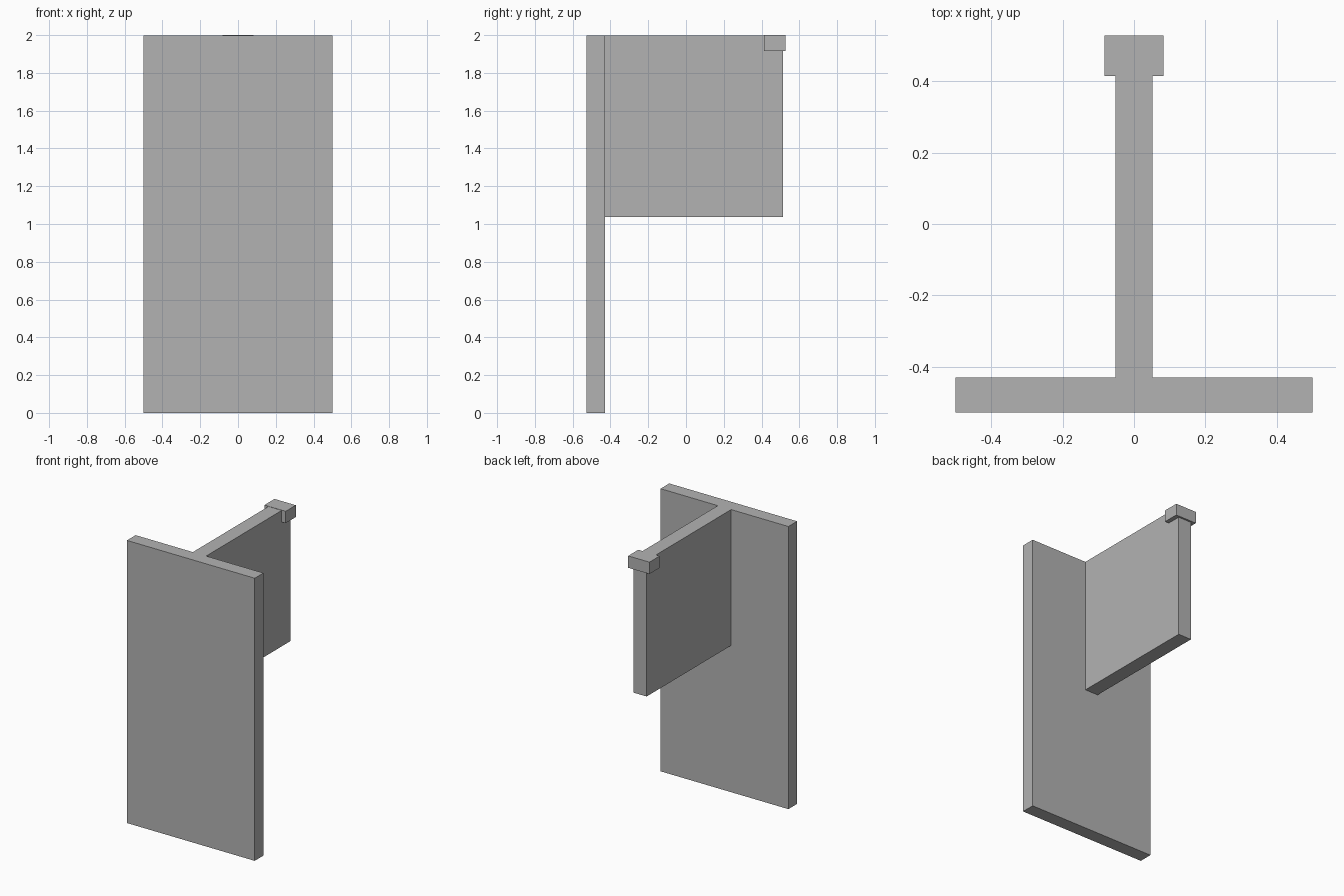
import bpy

cube = bpy.data.objects.get("Cube")
if cube:
    bpy.data.objects.remove(cube, do_unlink=True)

# Single plain grey
grey = bpy.data.materials.new("plain_grey")
grey.use_nodes = True
colour = (0.45, 0.45, 0.45, 1)
grey.diffuse_color = colour
grey.node_tree.nodes["Principled BSDF"].inputs["Base Color"].default_value = colour


def box(name, low, high):
    """Add a flat-faced box between two opposite corners."""
    bpy.ops.mesh.primitive_cube_add(size=1)
    obj = bpy.context.object
    obj.name = name
    obj.location = [(a + b) / 2 for a, b in zip(low, high)]
    obj.scale = [b - a for a, b in zip(low, high)]
    bpy.ops.object.transform_apply(location=True, rotation=False, scale=True)
    obj.data.materials.append(grey)
    return obj


# Tall upright panel at the front
box("front_panel", (-0.5, -0.527, 0), (0.5, -0.43, 1.998))

# Upright fin running back from the panel's upper half
box("rear_fin", (-0.052, -0.43, 1.037), (0.052, 0.514, 1.998))

# Small block around the fin's top rear corner
box("corner_block", (-0.083, 0.414, 1.916), (0.083, 0.527, 2.0))
